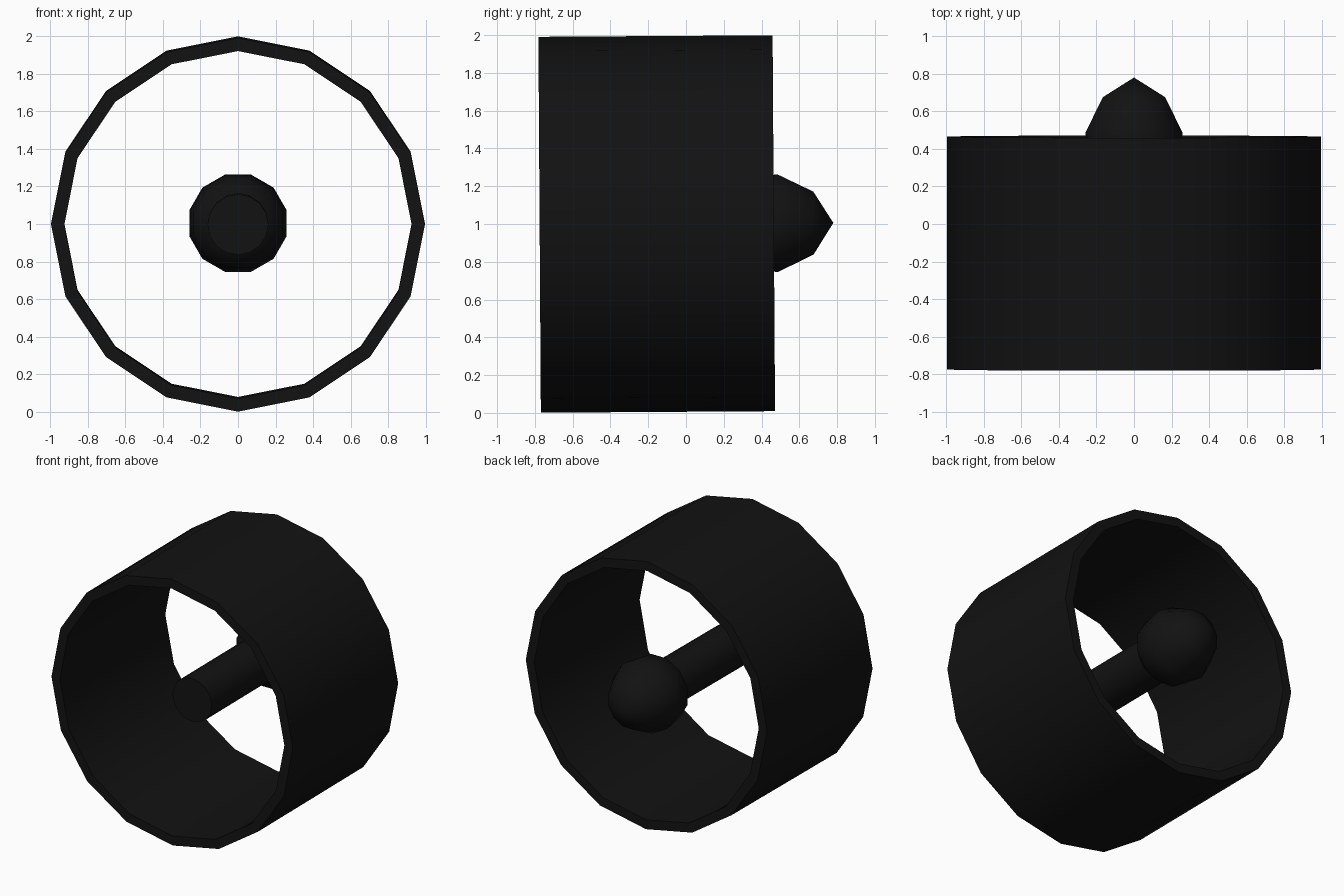
import bpy, bmesh, math
from mathutils import Matrix, Vector

if "Cube" in bpy.data.objects:
    bpy.data.objects.remove(bpy.data.objects["Cube"])

CENTRE = Vector((0, -0.155, 1.0))
TILT = Matrix.Rotation(0.0065, 4, 'X')

black = bpy.data.materials.new("black")
black.diffuse_color = (0.006, 0.006, 0.006, 1)
black.use_nodes = True
black.node_tree.nodes["Principled BSDF"].inputs["Base Color"].default_value = black.diffuse_color


def lathe(name, profile, sides, closed=False, phase=0.0, angle=40):
    """Spin (y, radius) points around the y axis; radius 0 makes a pole."""
    bm = bmesh.new()
    rings = []
    for y, r in profile:
        if r == 0:
            rings.append([bm.verts.new((0, y, 0))] * sides)
        else:
            rings.append([bm.verts.new((r * math.sin(a), y, r * math.cos(a)))
                          for a in (2 * math.pi * (i + phase) / sides for i in range(sides))])
    pairs = list(zip(rings, rings[1:]))
    if closed:
        pairs.append((rings[-1], rings[0]))
    for a, b in pairs:
        for i in range(sides):
            j = (i + 1) % sides
            corners = list(dict.fromkeys((a[i], a[j], b[j], b[i])))
            bm.faces.new(corners)
    bmesh.ops.recalc_face_normals(bm, faces=bm.faces)
    # slight nose-up lean of the whole model about its centre
    bm.transform(Matrix.Translation(CENTRE) @ TILT @ Matrix.Translation((0, 0.155, 0)))
    mesh = bpy.data.meshes.new(name)
    bm.to_mesh(mesh)
    bm.free()
    mesh.materials.append(black)
    obj = bpy.data.objects.new(name, mesh)
    bpy.context.collection.objects.link(obj)
    bpy.ops.object.select_all(action='DESELECT')
    obj.select_set(True)
    bpy.context.view_layer.objects.active = obj
    bpy.ops.object.shade_smooth_by_angle(angle=math.radians(angle))
    return obj


# outer duct: sixteen-sided thick open tube
lathe("duct", [(-0.775, 0.995), (0.465, 0.995), (0.465, 0.925), (-0.775, 0.925)],
      16, closed=True)

# central shaft
lathe("shaft", [(-0.54, 0), (-0.54, 0.162), (0.4, 0.162), (0.4, 0)], 16)

# rounded hub at the rear end of the shaft
lathe("hub", [(0.2, 0), (0.225, 0.15), (0.32, 0.245), (0.485, 0.268),
              (0.675, 0.172), (0.78, 0)], 12, phase=0.5, angle=60)
